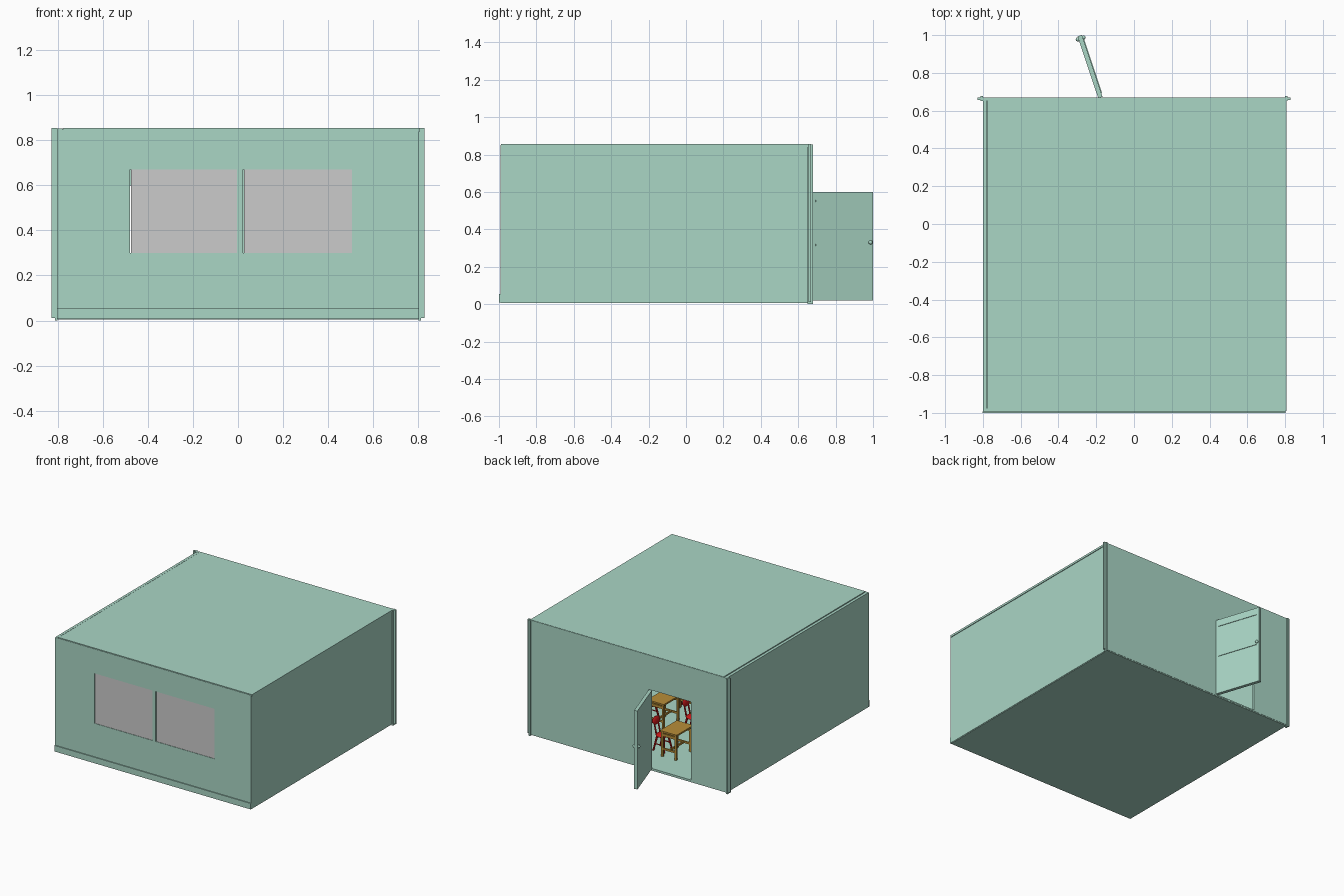
import bpy
import math
from mathutils import Vector, Matrix

if "Cube" in bpy.data.objects:
    bpy.data.objects.remove(bpy.data.objects["Cube"])


def material(name, rgb):
    m = bpy.data.materials.new(name)
    m.diffuse_color = (*rgb, 1)
    m.use_nodes = True
    m.node_tree.nodes["Principled BSDF"].inputs["Base Color"].default_value = m.diffuse_color
    return m


GREEN = material("wall_green", (0.40, 0.67, 0.56))
GLASS = material("window_grey", (0.52, 0.52, 0.52))
RED = material("chair_red", (0.60, 0.01, 0.01))
WOOD = material("desk_wood", (0.48, 0.27, 0.04))


def box(name, lo, hi, mat):
    """Box between two opposite corners."""
    lo, hi = Vector(lo), Vector(hi)
    bpy.ops.mesh.primitive_cube_add(size=1)
    o = bpy.context.object
    o.name = name
    size = hi - lo
    o.data.transform(Matrix.Translation((lo + hi) / 2) @ Matrix.Diagonal((*size, 1)))
    o.data.materials.append(mat)
    return o


def rod(name, a, b, r1, r2, mat):
    """Round tapered bar from a to b."""
    a, b = Vector(a), Vector(b)
    d = b - a
    bpy.ops.mesh.primitive_cone_add(vertices=10, radius1=r1, radius2=r2, depth=d.length)
    o = bpy.context.object
    o.name = name
    o.data.transform(Matrix.Translation((a + b) / 2) @ d.to_track_quat('Z', 'Y').to_matrix().to_4x4())
    o.data.materials.append(mat)
    bpy.ops.object.shade_smooth_by_angle()
    return o


def disc(name, loc, size, mat, tilt=0.0):
    """Rounded disc scaled to size, tilted about y."""
    bpy.ops.mesh.primitive_uv_sphere_add(segments=16, ring_count=8, radius=1)
    o = bpy.context.object
    o.name = name
    o.data.transform(Matrix.Translation(loc) @ Matrix.Rotation(tilt, 4, 'Y') @ Matrix.Diagonal((*size, 1)))
    o.data.materials.append(mat)
    bpy.ops.object.shade_smooth_by_angle()
    return o


def cut(target, lo, hi):
    """Cut a rectangular opening, then drop the cutter."""
    c = box("opening_cutter", lo, hi, GREEN)
    c.hide_render = True
    m = target.modifiers.new("opening", 'BOOLEAN')
    m.operation = 'DIFFERENCE'
    m.solver = 'EXACT'
    m.object = c
    bpy.context.view_layer.objects.active = target
    bpy.ops.object.modifier_apply(modifier=m.name)
    bpy.data.objects.remove(c, do_unlink=True)


def join(parts, name):
    bpy.ops.object.select_all(action='DESELECT')
    for p in parts:
        p.select_set(True)
    bpy.context.view_layer.objects.active = parts[0]
    bpy.ops.object.join()
    parts[0].name = name
    return parts[0]


# Room shell
X, YF, YB, TOP = 0.80, -0.993, 0.67, 0.855
box("floor", (-X, YF, 0.005), (X, YB - 0.002, 0.02), GREEN)
box("roof", (-0.775, YF + 0.003, 0.84), (0.808, YB - 0.002, TOP), GREEN)
box("left_wall", (-X, YF + 0.001, 0.01), (-0.78, YB - 0.002, TOP - 0.003), GREEN)
box("right_wall", (0.785, YF + 0.001, 0.01), (0.803, YB - 0.002, TOP - 0.005), GREEN)

# Front wall with two window openings and grey panes
front = box("front_wall", (-X, YF, 0.012), (X, YF + 0.02, TOP - 0.005), GREEN)
for i, (x0, x1) in enumerate(((-0.48, -0.005), (0.022, 0.505))):
    cut(front, (x0, YF - 0.05, 0.30), (x1, YF + 0.07, 0.67))
    box(f"window_pane_{i}", (x0 + 0.005, YF + 0.003, 0.30), (x1, YF + 0.012, 0.67), GLASS)

# Back wall with doorway
back = box("back_wall", (-0.805, YB - 0.018, 0.012), (0.805, YB, TOP - 0.002), GREEN)
cut(back, (-0.51, YB - 0.08, 0.022), (-0.17, YB + 0.05, 0.60))

# Corner trims and skirting
for s, side in ((-1, "left"), (1, "right")):
    a, b = sorted((s * 0.80, s * 0.828))
    box(f"corner_trim_{side}", (a, YB - 0.014, 0.012), (b, YB - 0.001, TOP), GREEN)
    a, b = sorted((s * 0.80, s * 0.813))
    box(f"corner_post_{side}", (a, YB - 0.02, 0.0), (b, YB + 0.008, TOP - 0.002), GREEN)
box("front_skirting", (-0.803, -1.0, 0.01), (0.803, YF + 0.001, 0.053), GREEN)

# Open door, built along +x from its hinge and then swung out
W = 0.345
door_parts = [box("door_panel", (0, -0.012, 0.02), (W, 0.012, 0.60), GREEN)]
for z in (0.31, 0.545):
    door_parts.append(box("door_rail", (0.02, -0.016, z), (W - 0.02, -0.011, z + 0.012), GREEN))
for s in (-1, 1):
    door_parts.append(disc("door_knob", (W - 0.016, s * 0.016, 0.33), (0.011, 0.011, 0.011), GREEN))
door = join(door_parts, "door")
door.data.transform(Matrix.Translation((-0.178, YB, 0)) @ Matrix.Rotation(math.radians(108.5), 4, 'Z'))


# Desk: top, four legs, stretchers
def make_desk():
    hx, hy, h, t = 0.055, 0.085, 0.20, 0.007
    p = [box("desk_top", (-0.068, -0.098, h), (0.068, 0.098, h + 0.012), WOOD)]
    for sx in (-1, 1):
        for sy in (-1, 1):
            x, y = sx * hx, sy * hy
            p.append(box("desk_leg", (x - t, y - t, 0.02), (x + t, y + t, h), WOOD))
    for s in (-1, 1):
        p.append(box("desk_stretcher", (-hx, s * hy - 0.005, 0.07), (hx, s * hy + 0.005, 0.084), WOOD))
        p.append(box("desk_apron", (-hx, s * hy - 0.005, 0.17), (hx, s * hy + 0.005, 0.19), WOOD))
    p.append(box("desk_crossbar", (-0.005, -hy, 0.07), (0.005, hy, 0.084), WOOD))
    return join(p, "desk")


# Chair: round seat, splayed legs, spindles and back rest
def make_chair():
    p = [disc("chair_seat", (0, 0, 0.13), (0.047, 0.047, 0.012), RED)]
    for sx in (-1, 1):
        for sy in (-1, 1):
            p.append(rod("chair_leg", (sx * 0.045, sy * 0.045, 0.02), (sx * 0.025, sy * 0.025, 0.13),
                         0.006, 0.008, RED))
    for sy in (-1, 1):
        p.append(rod("chair_spindle", (0.035, sy * 0.022, 0.13), (0.055, sy * 0.022, 0.22), 0.006, 0.005, RED))
        p.append(rod("chair_rung", (-0.037, sy * 0.037, 0.07), (0.037, sy * 0.037, 0.07), 0.004, 0.004, RED))
    p.append(disc("chair_back", (0.053, 0, 0.225), (0.010, 0.042, 0.030), RED, 0.2))
    return join(p, "chair")


# Grid of desks, each with a chair on its +x side
desk0, chair0 = make_desk(), make_chair()
first = True
for x in (-0.19, 0.16, 0.51):
    for y in (0.38, 0.03, -0.32, -0.67):
        for src, dx in ((desk0, 0.0), (chair0, 0.115)):
            o = src if first else src.copy()
            if not first:
                bpy.context.collection.objects.link(o)
            o.location = (x + dx, y, 0)
        first = False
